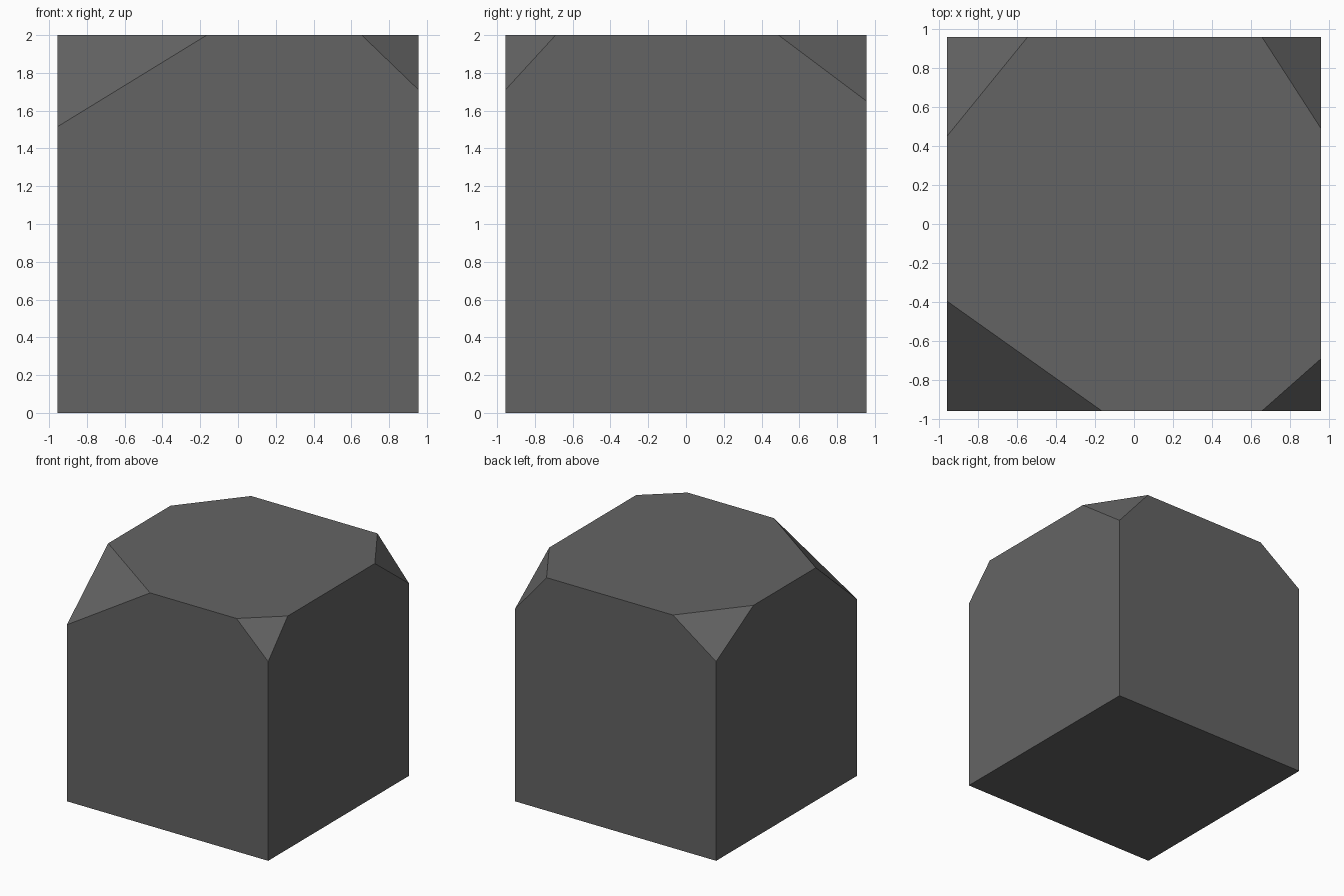
import bpy, bmesh
from mathutils import Vector

if "Cube" in bpy.data.objects:
    bpy.data.objects.remove(bpy.data.objects["Cube"])

HALF, TOP = 0.956, 2.0

grey = bpy.data.materials.new("dark grey")
grey.diffuse_color = (0.127, 0.127, 0.127, 1)
grey.use_nodes = True
grey.node_tree.nodes["Principled BSDF"].inputs["Base Color"].default_value = grey.diffuse_color

# Block standing on the ground
bm = bmesh.new()
bmesh.ops.create_cube(bm, size=1)
for v in bm.verts:
    v.co = Vector((v.co.x * 2 * HALF, v.co.y * 2 * HALF, (v.co.z + 0.5) * TOP))


def chip_corner(sx, sy, x, y, z):
    """Slice off a top corner where the cut meets its three edges at x, y, z."""
    a = Vector((x, sy * HALF, TOP))
    b = Vector((sx * HALF, y, TOP))
    c = Vector((sx * HALF, sy * HALF, z))
    normal = (b - a).cross(c - a).normalized()
    if normal.z < 0:
        normal.negate()
    cut = bmesh.ops.bisect_plane(bm, geom=bm.verts[:] + bm.edges[:] + bm.faces[:],
                                 plane_co=a, plane_no=normal, clear_outer=True)
    rim = [e for e in cut["geom_cut"] if isinstance(e, bmesh.types.BMEdge)]
    bmesh.ops.contextual_create(bm, geom=rim)


# Four uneven chipped top corners
chip_corner(-1, -1, -0.165, -0.395, 1.515)
chip_corner(1, -1, 0.655, -0.69, 1.71)
chip_corner(1, 1, 0.655, 0.49, 1.65)
chip_corner(-1, 1, -0.545, 0.45, 1.71)

bmesh.ops.recalc_face_normals(bm, faces=bm.faces[:])
mesh = bpy.data.meshes.new("chipped_block")
bm.to_mesh(mesh)
bm.free()
mesh.materials.append(grey)
block = bpy.data.objects.new("chipped_block", mesh)
bpy.context.collection.objects.link(block)
